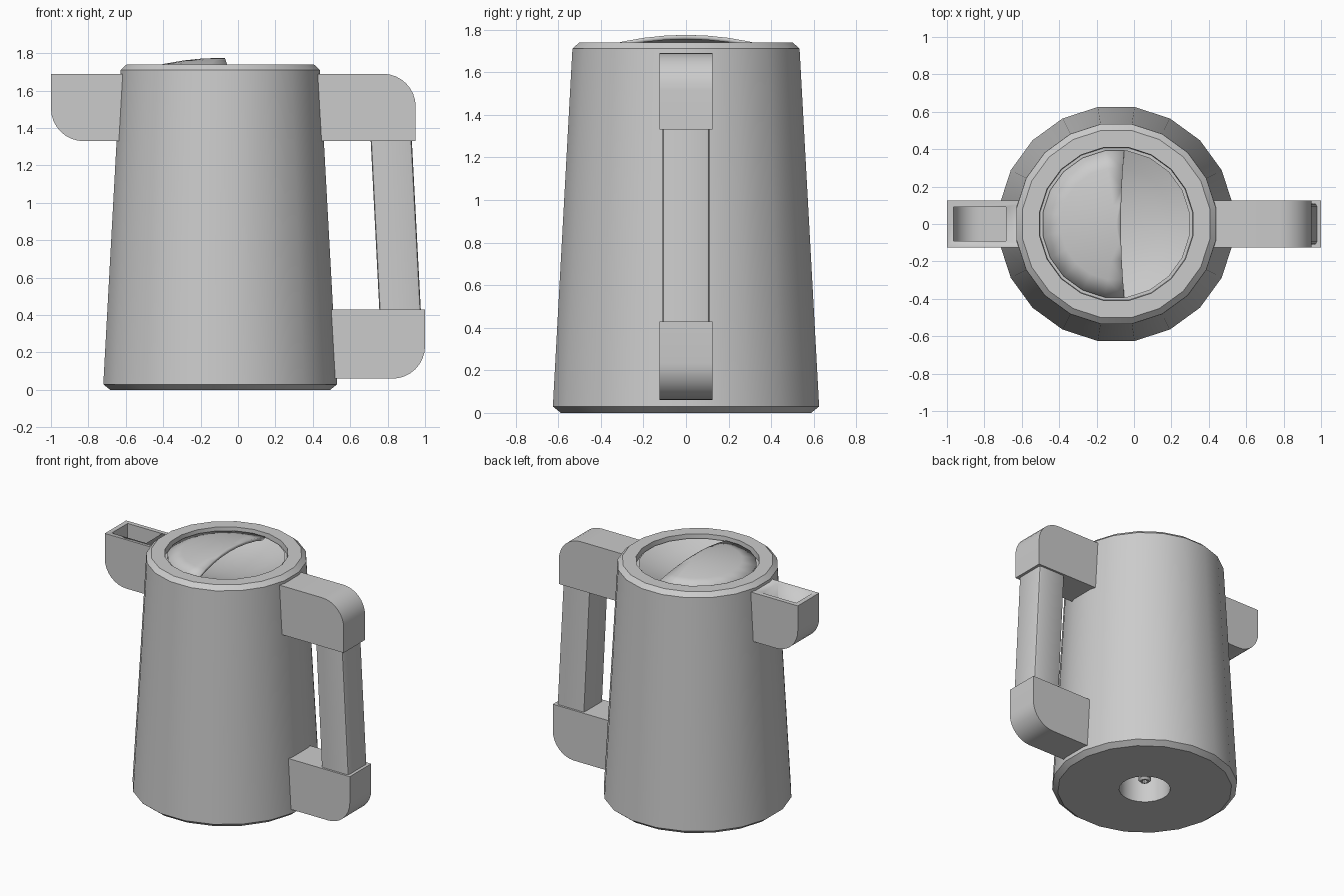
import bpy, bmesh, math
from mathutils import Vector

if "Cube" in bpy.data.objects:
    bpy.data.objects.remove(bpy.data.objects["Cube"])

CX = -0.095      # axis of the pot
SIDES = 20


def finish(name, bm, angle=35):
    bmesh.ops.recalc_face_normals(bm, faces=bm.faces)
    me = bpy.data.meshes.new(name)
    bm.to_mesh(me)
    bm.free()
    ob = bpy.data.objects.new(name, me)
    bpy.context.collection.objects.link(ob)
    bpy.ops.object.select_all(action='DESELECT')
    ob.select_set(True)
    bpy.context.view_layer.objects.active = ob
    bpy.ops.object.shade_smooth_by_angle(angle=math.radians(angle))
    return ob


def lathe(profile, sides=SIDES):
    """Revolve (radius, z) points around the pot axis, flats facing the axes."""
    bm = bmesh.new()
    rings = []
    for r, z in profile:
        n = 1 if r == 0 else sides
        rings.append([bm.verts.new((CX + r * math.cos((i + .5) * math.tau / sides),
                                    r * math.sin((i + .5) * math.tau / sides), z))
                      for i in range(n)])
    for a, b in zip(rings, rings[1:]):
        for i in range(sides):
            j = (i + 1) % sides
            ring = [a[i % len(a)], a[j % len(a)], b[j % len(b)], b[i % len(b)]]
            bm.faces.new(list(dict.fromkeys(ring)))
    return bm


def prism(points, half_width):
    """Extrude an (x, z) outline symmetrically along y."""
    bm = bmesh.new()
    face = bm.faces.new([bm.verts.new((x, -half_width, z)) for x, z in points])
    new = bmesh.ops.extrude_face_region(bm, geom=[face])['geom']
    verts = [v for v in new if isinstance(v, bmesh.types.BMVert)]
    bmesh.ops.translate(bm, verts=verts, vec=(0, 2 * half_width, 0))
    return bm


def block(x_in, x_out, z_flat, z_round, r):
    """Outline of an arm whose outer corner at z_round is rounded."""
    sx = 1 if x_out > x_in else -1
    sz = 1 if z_round > z_flat else -1
    pts = [(x_in, z_round), (x_in, z_flat), (x_out, z_flat)]
    for k in range(9):
        a = k / 8 * math.pi / 2
        pts.append((x_out - sx * r * (1 - math.cos(a)),
                    z_round - sz * r * (1 - math.sin(a))))
    return pts


# Tapered body with base socket, rim, groove and the scooped lid pocket
finish("body", lathe([
    (0, .26), (.175, .26), (.175, 0), (.595, 0), (.633, .03), (.54, 1.71),
    (.507, 1.74), (.415, 1.74), (.412, 1.70), (.397, 1.70), (.397, 1.715),
    (.30, 1.68), (.20, 1.657), (.10, 1.644), (0, 1.64)]), 30)

# Raised half dome of the lid
dome = lathe([(r, 1.775 - r * r / 2.9) for r in (0, .1, .2, .3, .397)])
bmesh.ops.bisect_plane(dome, geom=dome.verts[:] + dome.edges[:] + dome.faces[:],
                       plane_co=(-.07, 0, 1.775),
                       plane_no=Vector((.06, 0, .02)).normalized(), clear_outer=True)
lid = finish("lid_half_dome", dome)
shell = lid.modifiers.new("thickness", 'SOLIDIFY')
shell.thickness = .02
shell.offset = -1

# Small hollow contact pin in the base socket
finish("base_pin", lathe([(0, .09), (.02, .09), (.02, .06), (.032, .06),
                          (.045, .075), (.045, .27), (0, .27)], 10))

# Spout with an open trough
spout = finish("spout", prism(block(-.52, -1.0, 1.69, 1.33, .175), .125))
cutter = finish("spout_cutter", prism(block(-.685, -.965, 1.80, 1.37, .14), .092))
cut = spout.modifiers.new("trough", 'BOOLEAN')
cut.operation = 'DIFFERENCE'
cut.solver = 'EXACT'
cut.object = cutter
bpy.context.view_layer.objects.active = spout
bpy.ops.object.modifier_apply(modifier=cut.name)
bpy.data.objects.remove(cutter)

# Handle: two arms and a slanted grip
finish("handle_upper_arm", prism(block(.34, .95, 1.33, 1.69, .175), .125))
finish("handle_lower_arm", prism(block(.42, 1.0, .43, .06, .175), .125))
grip = prism([(.707, 1.38), (.927, 1.38), (.98, .38), (.758, .38)], .11)
long_edges = [e for e in grip.edges if abs(e.verts[0].co.z - e.verts[1].co.z) > .5]
bmesh.ops.bevel(grip, geom=long_edges, offset=.015, segments=2, profile=.5,
                affect='EDGES')
finish("handle_grip", grip)
